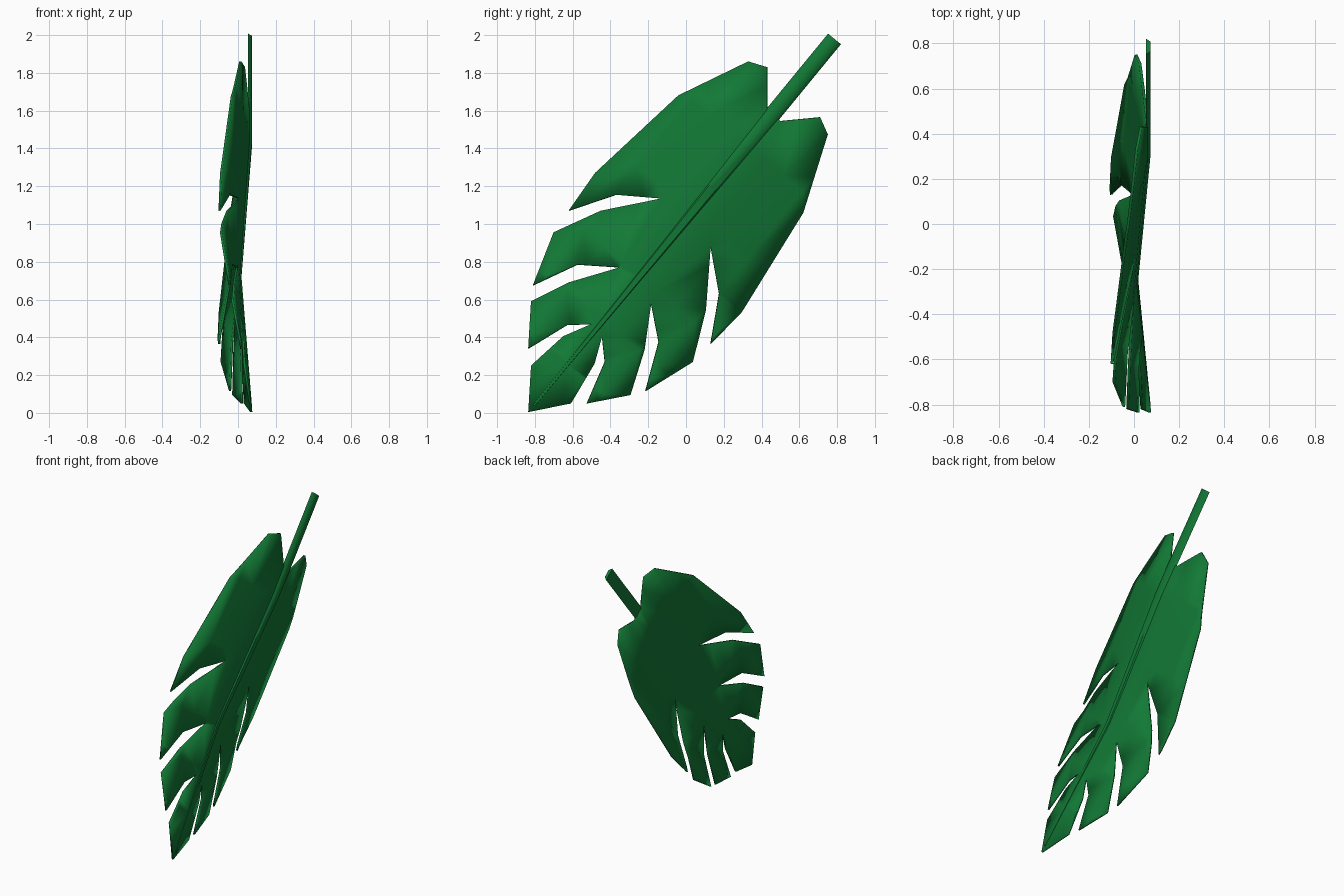
import bpy
import bmesh
from mathutils import Vector

cube = bpy.data.objects.get("Cube")
if cube:
    bpy.data.objects.remove(cube, do_unlink=True)

# One deep green for the whole leaf
green = bpy.data.materials.new("leaf_green")
green.use_nodes = True
colour = (0.006, 0.19, 0.036, 1)
green.diffuse_color = colour
green.node_tree.nodes["Principled BSDF"].inputs["Base Color"].default_value = colour

# Leaf axis: base where the stem meets the blade, running down to the tip
BASE = Vector((0, 0.45, 1.57))
TIP = Vector((0, -0.83, 0.01))
DOWN = (TIP - BASE).normalized()
ACROSS = Vector((0, -DOWN.z, DOWN.y))


def midrib_height(s):
    """Sideways bow of the midrib at distance s below the base."""
    knots = [(-1, 0.06), (0.2, 0.06), (1.1, 0.008), (2.1, 0.075)]
    for (s0, x0), (s1, x1) in zip(knots, knots[1:]):
        if s <= s1:
            return x0 + (x1 - x0) * (s - s0) / (s1 - s0)
    return knots[-1][1]


def make_object(name, bm):
    mesh = bpy.data.meshes.new(name)
    bm.to_mesh(mesh)
    bm.free()
    mesh.materials.append(green)
    obj = bpy.data.objects.new(name, mesh)
    bpy.context.collection.objects.link(obj)
    return obj


# Blade outline (y, z): upper edge with its fingers, tip, then the lower edge
upper_edge = [
    (.43, 1.6), (.43, 1.83), (.33, 1.86), (-.04, 1.68), (-.48, 1.27),
    (-.62, 1.07), (-.37, 1.155), (-.13, 1.135), (-.45, 1.07), (-.7, .955),
    (-.81, .675), (-.575, .785), (-.35, .77), (-.62, .69), (-.82, .59),
    (-.835, .34), (-.63, .465), (-.5, .47), (-.65, .405), (-.82, .25),
]
lower_edge = [
    (-.835, .005), (-.61, .05), (-.485, .26), (-.445, .405), (-.43, .27),
    (-.525, .05), (-.295, .095), (-.22, .335), (-.185, .58), (-.145, .375),
    (-.215, .115), (.035, .27), (.105, .545), (.13, .88), (.175, .63),
    (.13, .365), (.295, .535), (.62, 1.06), (.75, 1.475), (.71, 1.565),
    (.5, 1.545),
]
bm = bmesh.new()
bm.faces.new([bm.verts.new((0, y, z)) for y, z in upper_edge + lower_edge])


def cut(point, normal):
    bmesh.ops.bisect_plane(bm, geom=bm.verts[:] + bm.edges[:] + bm.faces[:],
                           dist=0.0005, plane_co=point, plane_no=normal)


# Cut the blade along and across its axis so that it can bend
for d in (0, 0.12, 0.25, 0.38):
    for side in ((1, -1) if d else (1,)):
        cut(BASE + ACROSS * d * side, ACROSS)
for s in (0.2, 0.65, 1.1, 1.4, 1.7):
    cut(BASE + DOWN * s, DOWN)
bmesh.ops.triangulate(bm, faces=bm.faces[:])

# Bow the blade along the midrib and let both halves droop away from it
for v in bm.verts:
    rel = v.co - BASE
    d = abs(rel.dot(ACROSS))
    v.co.x = midrib_height(rel.dot(DOWN)) - 0.13 * d - 0.16 * d * d
blade = make_object("leaf_blade", bm)
blade.data.shade_smooth()
solid = blade.modifiers.new("thickness", 'SOLIDIFY')
solid.thickness = 0.012
solid.offset = 0

# Stem and midrib: one flat tapering bar, raised on the ridge side
bm = bmesh.new()
rings = []
for s in (-0.53, 0, 0.2, 0.65, 1.1, 1.55, 1.98):
    taper = min(1, 1 - 0.42 * s) if s > 0 else 1
    half = 0.044 * taper
    middle = midrib_height(s)
    section = [(-half, -0.006), (half, -0.006),
               (half * 0.6, 0.005 + 0.009 * taper),
               (-half * 0.6, 0.005 + 0.009 * taper)]
    ring = []
    for d, rise in section:
        co = BASE + DOWN * s + ACROSS * d
        co.x = middle + rise
        ring.append(bm.verts.new(co))
    rings.append(ring)
for a, b in zip(rings, rings[1:]):
    for i in range(len(a)):
        j = (i + 1) % len(a)
        bm.faces.new((a[i], a[j], b[j], b[i]))
bm.faces.new(rings[0])
bm.faces.new(rings[-1])
bmesh.ops.recalc_face_normals(bm, faces=bm.faces[:])
stem = make_object("stem_and_midrib", bm)
bpy.ops.object.select_all(action='DESELECT')
stem.select_set(True)
bpy.context.view_layer.objects.active = stem
bpy.ops.object.shade_smooth_by_angle(angle=0.9)
